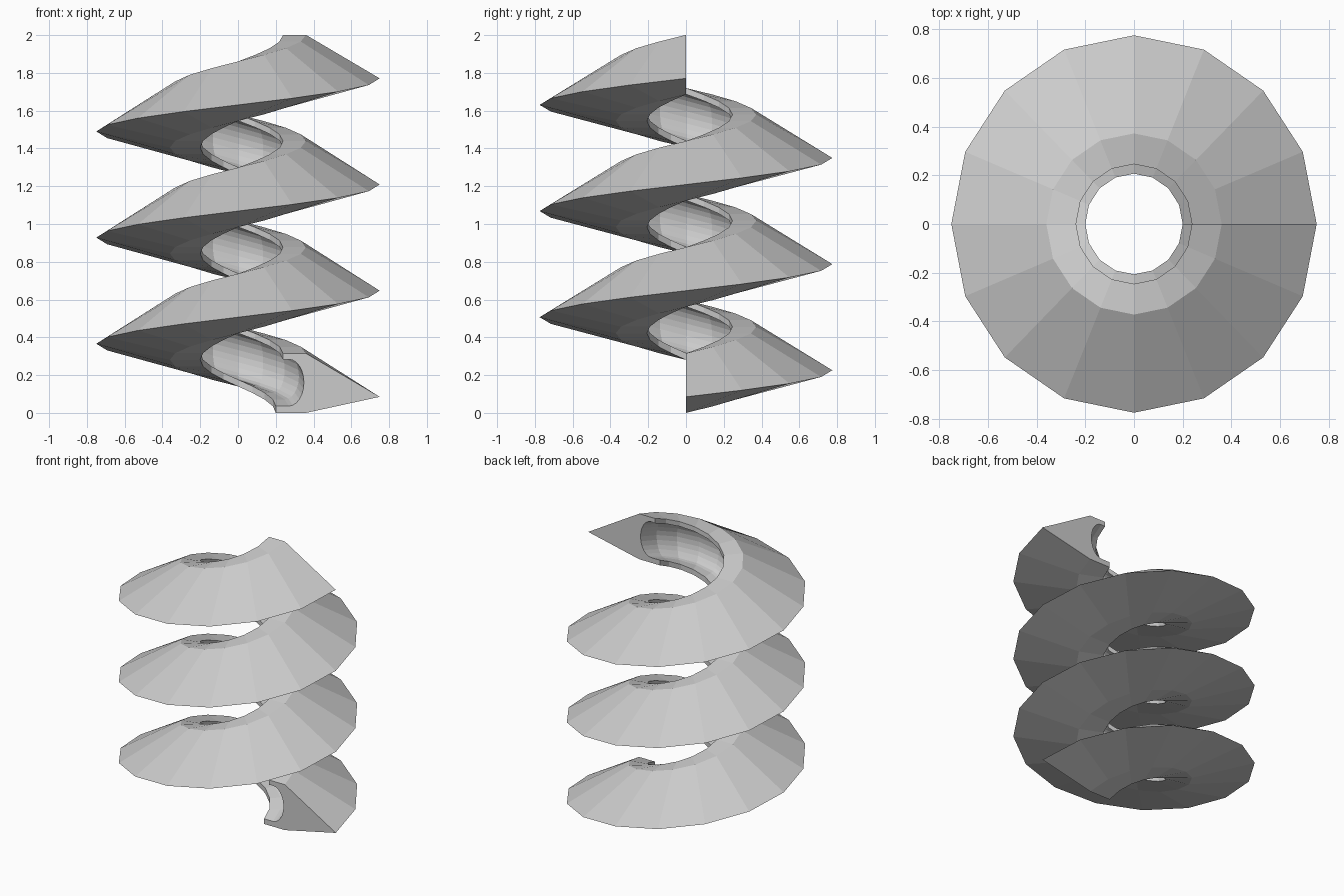
import bpy, bmesh
from math import sin, cos, pi, radians

if "Cube" in bpy.data.objects:
    bpy.data.objects.remove(bpy.data.objects["Cube"])

TURNS, SEGS, PITCH, Y_SCALE = 3, 16, 0.562, 1.033

# Cross-section (radius, height): thread wedge with a rounded inner groove
profile = [(0.20, 0.0), (0.36, 0.0), (0.75, 0.085), (0.36, 0.315), (0.238, 0.315), (0.238, 0.282)]
for i in range(13):
    a = radians(90 - 15 * i)
    profile.append((0.268 + 0.081 * cos(a), 0.160 + 0.124 * sin(a)))
profile.append((0.20, 0.036))

# Sweep the section along the helix
bm = bmesh.new()
rings = []
for s in range(TURNS * SEGS + 1):
    t = 2 * pi * s / SEGS
    rise = PITCH * s / SEGS
    rings.append([bm.verts.new((r * cos(t), r * sin(t) * Y_SCALE, z + rise)) for r, z in profile])
n = len(profile)
for a, b in zip(rings, rings[1:]):
    for i in range(n):
        j = (i + 1) % n
        bm.faces.new((a[i], a[j], b[j], b[i]))

# Flat end faces
bm.faces.new(rings[0])
bm.faces.new(rings[-1][::-1])
bmesh.ops.recalc_face_normals(bm, faces=bm.faces)

mesh = bpy.data.meshes.new("spiral_thread")
bm.to_mesh(mesh)
bm.free()
spiral = bpy.data.objects.new("spiral_thread", mesh)
bpy.context.collection.objects.link(spiral)
